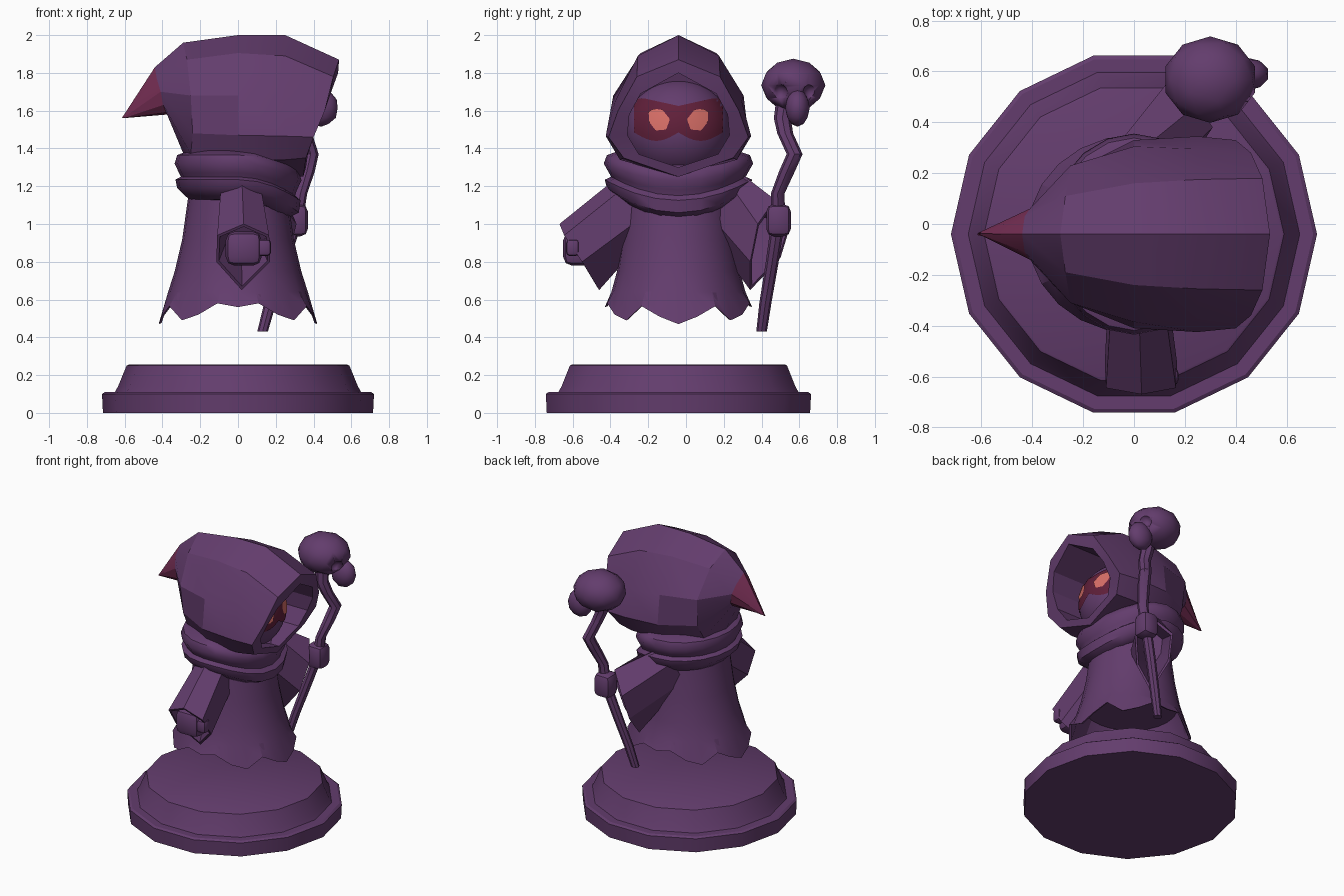
import bpy, bmesh, math
from mathutils import Vector

if "Cube" in bpy.data.objects:
    bpy.data.objects.remove(bpy.data.objects["Cube"])

CY = -0.04  # centre line of the figure in y


def material(name, rgb):
    m = bpy.data.materials.new(name)
    m.diffuse_color = (*rgb, 1)
    m.use_nodes = True
    m.node_tree.nodes["Principled BSDF"].inputs["Base Color"].default_value = m.diffuse_color
    return m


PURPLE = material("purple cloth", (0.125, 0.046, 0.153))
CRIMSON = material("crimson tip", (0.171, 0.026, 0.084))
MAROON = material("maroon mask", (0.118, 0.014, 0.042))
SALMON = material("salmon eyes", (0.68, 0.156, 0.135))


def finish(bm, name, mats=(PURPLE,), angle=28, recalc=True):
    if recalc:
        bmesh.ops.recalc_face_normals(bm, faces=bm.faces)
    me = bpy.data.meshes.new(name)
    bm.to_mesh(me)
    bm.free()
    ob = bpy.data.objects.new(name, me)
    bpy.context.collection.objects.link(ob)
    for m in mats:
        me.materials.append(m)
    bpy.ops.object.select_all(action='DESELECT')
    ob.select_set(True)
    bpy.context.view_layer.objects.active = ob
    bpy.ops.object.shade_smooth_by_angle(angle=math.radians(angle))
    return ob


def loft(name, rings, mats=(PURPLE,), cap=(True, True), angle=28, rule=None):
    """Skin a list of equal-length point rings."""
    bm = bmesh.new()
    vs = [[bm.verts.new(p) for p in r] for r in rings]
    n = len(vs[0])
    for k in range(len(vs) - 1):
        for i in range(n):
            j = (i + 1) % n
            f = bm.faces.new((vs[k][i], vs[k][j], vs[k + 1][j], vs[k + 1][i]))
            f.material_index = rule(k) if rule else 0
    if cap[0]:
        bm.faces.new(vs[0][::-1])
    if cap[1]:
        bm.faces.new(vs[-1]).material_index = rule(len(vs) - 2) if rule else 0
    return finish(bm, name, mats, angle)


def ring(n, rx, ry, z, x=0.0, y=CY, drop=lambda t: 0):
    out = []
    for i in range(n):
        t = 2 * math.pi * i / n
        out.append((x + rx * math.cos(t), y + ry * math.sin(t), z + drop(t)))
    return out


def blob(name, loc, radii, sub=2, angle=35):
    bm = bmesh.new()
    bmesh.ops.create_icosphere(bm, subdivisions=sub, radius=1)
    for v in bm.verts:
        v.co = Vector(loc) + Vector([v.co[i] * radii[i] for i in range(3)])
    return finish(bm, name, angle=angle)


def block(name, loc, size):
    bm = bmesh.new()
    bmesh.ops.create_cube(bm, size=1)
    for v in bm.verts:
        v.co = Vector(loc) + Vector([v.co[i] * size[i] for i in range(3)])
    bmesh.ops.bevel(bm, geom=bm.edges[:], offset=min(size) * 0.3, segments=2,
                    profile=0.5, affect='EDGES')
    return finish(bm, name, angle=40)


# Round base with a stepped rim
loft("base", [ring(14, r, r, z) for r, z in
              [(.715, 0), (.72, .1), (.705, .11), (.652, .11), (.635, .14), (.59, .25), (.58, .255)]])

# Robe with a ragged hem and hollow underside
HEM = (.47, .51, .565, .49, .52, .58, .56)


def hem(t):
    d = abs(math.degrees(t)) % 180
    return HEM[round(min(d, 180 - d) / 15)]


robe = [ring(24, rx, ry, z) for rx, ry, z in
        [(.24, .26, 1.3), (.27, .28, 1.1), (.295, .30, .92), (.335, .325, .75), (.37, .355, .64)]]
robe.append(ring(24, .42, .39, 0, drop=hem))
robe.append(ring(24, .405, .375, 0.005, drop=hem))
robe.append(ring(24, .32, .31, .75))
loft("robe", robe, angle=20)

# Folded cowl around the neck, dipping at the front
cowl = []
for r, z, k in [(.27, 1.39, .07), (.335, 1.365, .08), (.35, 1.32, .09), (.325, 1.27, .09),
                (.315, 1.25, .1), (.345, 1.235, .11), (.335, 1.19, .13), (.27, 1.13, .1)]:
    cowl.append(ring(20, r * .96, r * 1.13, z,
                     drop=lambda t, k=k: -k * max(0, math.cos(t)) ** 2))
loft("cowl", cowl, angle=50)

# Hood: half rings of (x, distance from centre, z) from the crown down to the chin
HOOD = [
    [(.53, 0, 1.80), (.49, .20, 1.69), (.45, .26, 1.58), (.40, .27, 1.47), (.37, .21, 1.37), (.36, 0, 1.30)],
    [(.535, 0, 1.87), (.505, .22, 1.78), (.46, .32, 1.6), (.40, .37, 1.46), (.36, .29, 1.35), (.345, 0, 1.25)],
    [(.25, 0, 2.0), (.25, .215, 1.89), (.25, .335, 1.65), (.25, .385, 1.465), (.25, .31, 1.34), (.25, 0, 1.26)],
    [(0, 0, 2.0), (0, .2, 1.905), (0, .345, 1.68), (0, .37, 1.47), (0, .3, 1.34), (0, 0, 1.3)],
    [(-.29, 0, 1.96), (-.27, .15, 1.87), (-.25, .27, 1.68), (-.24, .25, 1.48), (-.25, .19, 1.37), (-.28, 0, 1.35)],
    [(-.44, 0, 1.83), (-.43, .07, 1.77), (-.41, .1, 1.70), (-.395, .09, 1.63), (-.38, .05, 1.59), (-.37, 0, 1.58)],
]


def mirrored(half):
    return [(x, CY + d, z) for x, d, z in half] + [(x, CY - d, z) for x, d, z in half[-2:0:-1]]


hood = [mirrored(h) for h in HOOD]
hood.insert(0, [(x - .34, y, z) for x, y, z in hood[0]])
hood.append([(-.61 + .006 * math.cos(i), CY + .006 * math.sin(i), 1.56) for i in range(10)])
loft("hood", hood, (PURPLE, CRIMSON), rule=lambda k: int(k == 6), angle=22)

# Head inside the hood, with mask and eyes as thin plates that follow it
HC, HR = (.09, CY, 1.5), (.26, .28, .27)
blob("head", HC, HR, 4)


def on_head(d, z, lift):
    q = 1 - (d / HR[1]) ** 2 - ((z - HC[2]) / HR[2]) ** 2
    return (HC[0] + HR[0] * math.sqrt(max(q, .01)) + lift, CY + d, z)


bm = bmesh.new()
N, M = 24, 8
grid = []
for i in range(N + 1):
    u = -1 + 2 * i / N
    top = 1.625 + .04 * min(1, abs(u) * 1.3)
    low = 1.485 - .045 * math.sin(min(1, abs(u)) * math.pi)
    grid.append([bm.verts.new(on_head(u * .235, low + (top - low) * j / M, .006)) for j in range(M + 1)])
for i in range(N):
    for j in range(M):
        bm.faces.new((grid[i][j], grid[i + 1][j], grid[i + 1][j + 1], grid[i][j + 1]))
finish(bm, "mask", (MAROON,), recalc=False)

EYE = [(.045, 1.555), (.065, 1.50), (.12, 1.495), (.155, 1.54), (.158, 1.595), (.13, 1.61), (.085, 1.605)]
for side, label in ((1, "left"), (-1, "right")):
    bm = bmesh.new()
    mid = bm.verts.new(on_head(side * .105, 1.555, .014))
    rim = [bm.verts.new(on_head(side * d, z, .014)) for d, z in EYE]
    for i in range(len(rim)):
        tri = (mid, rim[i], rim[(i + 1) % len(rim)])
        bm.faces.new(tri if side < 0 else tri[::-1])
    bmesh.ops.recalc_face_normals(bm, faces=bm.faces)
    if sum(f.normal.x for f in bm.faces) < 0:
        bmesh.ops.reverse_faces(bm, faces=bm.faces[:])
    finish(bm, label + "_eye", (SALMON,), recalc=False)


# Wide sleeves: shoulder ring to hanging cuff, then folded back inside
def sleeve(name, shoulder, cuff):
    a, b = [Vector(p) for p in shoulder], [Vector(p) for p in cuff]
    centre = sum(b, Vector()) / len(b)
    back = (sum(a, Vector()) / len(a) - centre) * .45
    inner = [centre + (p - centre) * .9 for p in b]
    deep = [centre + (p - centre) * .5 + back for p in b]
    loft(name, [a, b, inner, deep])


sleeve("lowered_sleeve",
       [(.02, -.36, 1.25), (-.09, -.32, 1.2), (-.10, -.24, 1.03), (.02, -.22, .92), (.13, -.24, 1.03), (.12, -.32, 1.2)],
       [(.03, -.67, 1.0), (-.11, -.645, .94), (-.115, -.55, .80), (.02, -.46, .65), (.17, -.55, .80), (.165, -.645, .94)])
sleeve("raised_sleeve",
       [(.04, .30, 1.26), (-.09, .28, 1.2), (-.11, .18, 1.03), (.0, .14, .92), (.15, .14, 1.03), (.16, .24, 1.2)],
       [(.25, .47, 1.13), (.13, .555, 1.0), (.11, .50, .82), (.14, .34, .65), (.26, .34, .8), (.31, .38, 1.0)])

# Hands
block("lowered_fist", (.03, -.575, .87), (.19, .15, .18))
block("lowered_thumb", (.135, -.60, .875), (.08, .07, .09))
block("staff_fist", (.305, .49, 1.02), (.13, .13, .17))

# Crooked staff
STAFF = [(.13, .40, .43, .028), (.17, .42, .58, .032), (.235, .455, .79, .034), (.31, .49, 1.03, .036),
         (.33, .485, 1.16, .036), (.365, .535, 1.28, .042), (.385, .575, 1.37, .042), (.35, .525, 1.48, .042),
         (.32, .51, 1.56, .045), (.31, .53, 1.68, .05)]
loft("staff", [ring(8, r, r, z, x, y) for x, y, z, r in STAFF], angle=40)

# Skull on the staff with hollow eye sockets
skull = blob("skull", (.30, .568, 1.735), (.185, .17, .14), 2)
blob("skull_jaw", (.44, .59, 1.615), (.092, .065, .10), 2)
for y in (.495, .66):
    cutter = blob("socket_cutter", (.47, y, 1.695), (.06, .043, .048), 2)
    cutter.hide_render = True
    cutter.hide_viewport = True
    mod = skull.modifiers.new("socket", 'BOOLEAN')
    mod.operation = 'DIFFERENCE'
    mod.object = cutter
